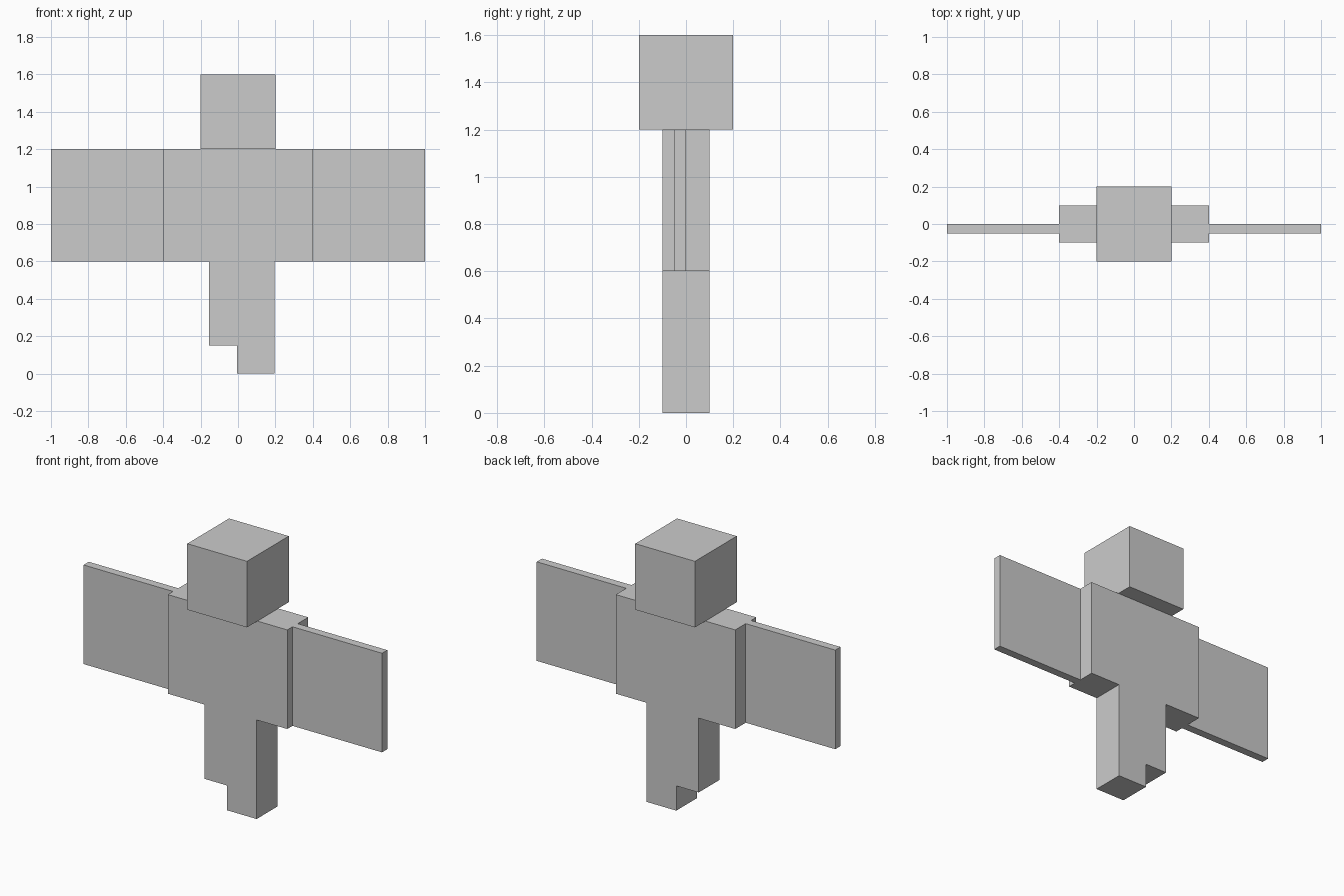
import bpy

if "Cube" in bpy.data.objects:
    bpy.data.objects.remove(bpy.data.objects["Cube"])


def box(name, x, y, z):
    """Axis-aligned box from (min, max) ranges."""
    ranges = (x, y, z)
    bpy.ops.mesh.primitive_cube_add(size=1, location=[(a + b) / 2 for a, b in ranges])
    obj = bpy.context.object
    obj.name = name
    obj.scale = [b - a for a, b in ranges]
    bpy.ops.object.transform_apply(location=False, rotation=False, scale=True)
    return obj


# Head and torso
box("head", (-0.2, 0.2), (-0.2, 0.2), (1.2, 1.6))
box("torso", (-0.4, 0.4), (-0.1, 0.1), (0.6, 1.2))

# Thin, wide arms set slightly forward
for side, x in (("left", (-1.0, -0.4)), ("right", (0.4, 1.0))):
    box(side + "_arm", x, (-0.05, 0.0), (0.6, 1.2))

# Legs, the left one shorter and narrower
box("right_leg", (-0.005, 0.195), (-0.1, 0.1), (0.0, 0.6))
box("left_leg", (-0.155, -0.005), (-0.1, 0.1), (0.15, 0.6))
